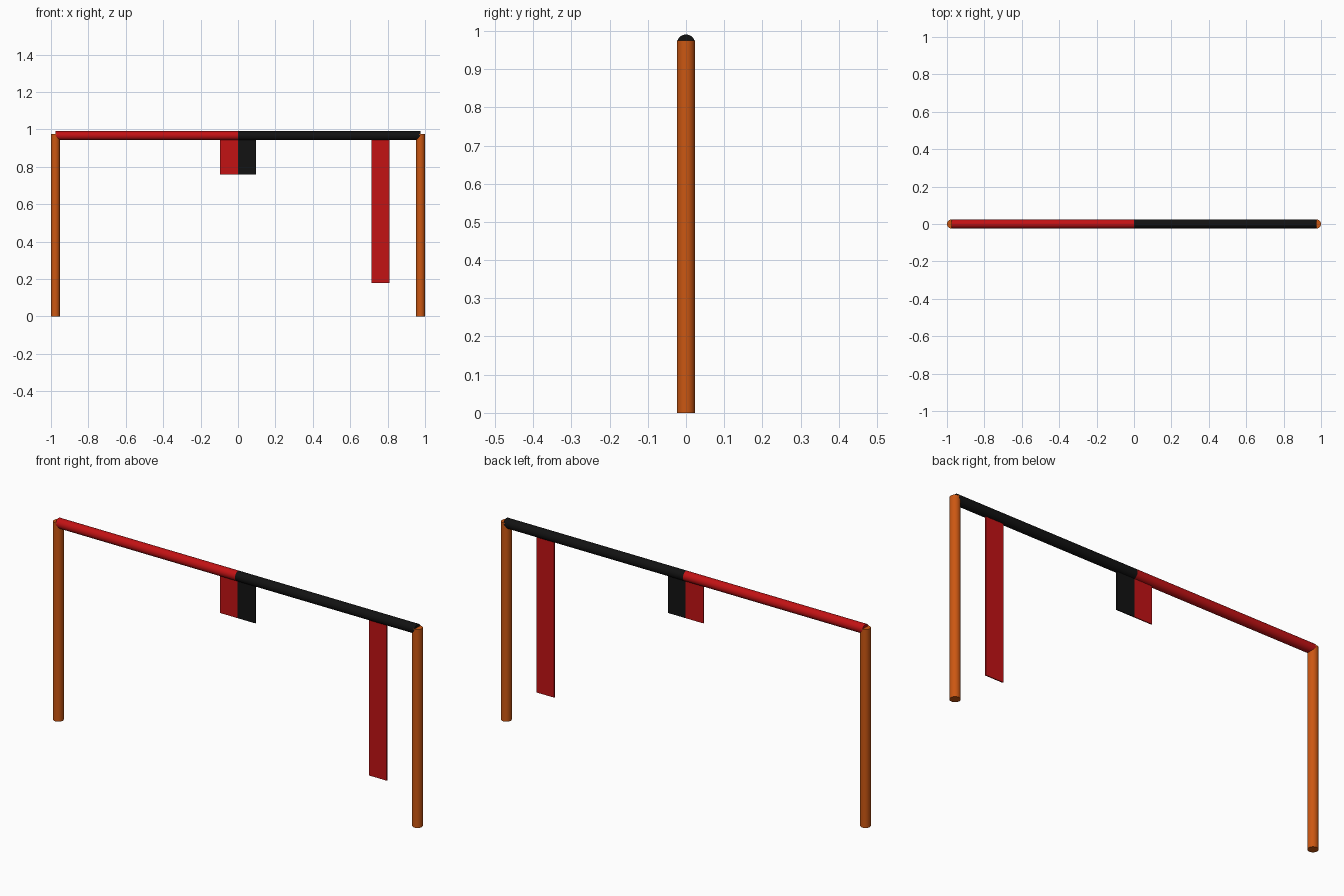
import bpy
import math

cube = bpy.data.objects.get("Cube")
if cube:
    bpy.data.objects.remove(cube, do_unlink=True)


def material(name, rgb):
    m = bpy.data.materials.new(name)
    m.use_nodes = True
    m.diffuse_color = (*rgb, 1)
    for node in m.node_tree.nodes:
        if node.type == 'BSDF_PRINCIPLED':
            node.inputs["Base Color"].default_value = (*rgb, 1)
    return m


orange = material("orange", (0.60, 0.095, 0.006))
red = material("red", (0.54, 0.006, 0.007))
black = material("black", (0.006, 0.006, 0.006))

RADIUS = 0.0237
POST_X = 1 - RADIUS
POST_TOP = 0.975
BEAM_Z = 0.967


def rod(name, location, length, mat, rotation=(0, 0, 0)):
    bpy.ops.mesh.primitive_cylinder_add(vertices=32, radius=RADIUS, depth=length,
                                        location=location, rotation=rotation)
    ob = bpy.context.object
    ob.name = name
    ob.data.materials.append(mat)
    bpy.ops.object.shade_smooth_by_angle(angle=math.radians(30))


def panel(name, x0, x1, bottom, mat):
    top = BEAM_Z - 0.01
    bpy.ops.mesh.primitive_cube_add(size=1, location=((x0 + x1) / 2, 0, (bottom + top) / 2))
    ob = bpy.context.object
    ob.name = name
    ob.scale = (x1 - x0, 0.005, top - bottom)
    bpy.ops.object.transform_apply(location=False, rotation=False, scale=True)
    ob.data.materials.append(mat)


# Upright posts and the two-coloured crossbar
for side, sign, mat in (("left", 1, black), ("right", -1, red)):
    rod(side + "_post", (sign * POST_X, 0, POST_TOP / 2), POST_TOP, orange)
    rod(side + "_crossbar", (sign * POST_X / 2, 0, BEAM_Z), POST_X, mat,
        (0, math.pi / 2, 0))

# Hanging panels in the middle and the long banner
panel("right_centre_panel", -0.096, 0, 0.76, red)
panel("left_centre_panel", 0, 0.096, 0.76, black)
panel("long_banner", 0.715, 0.81, 0.178, red)
